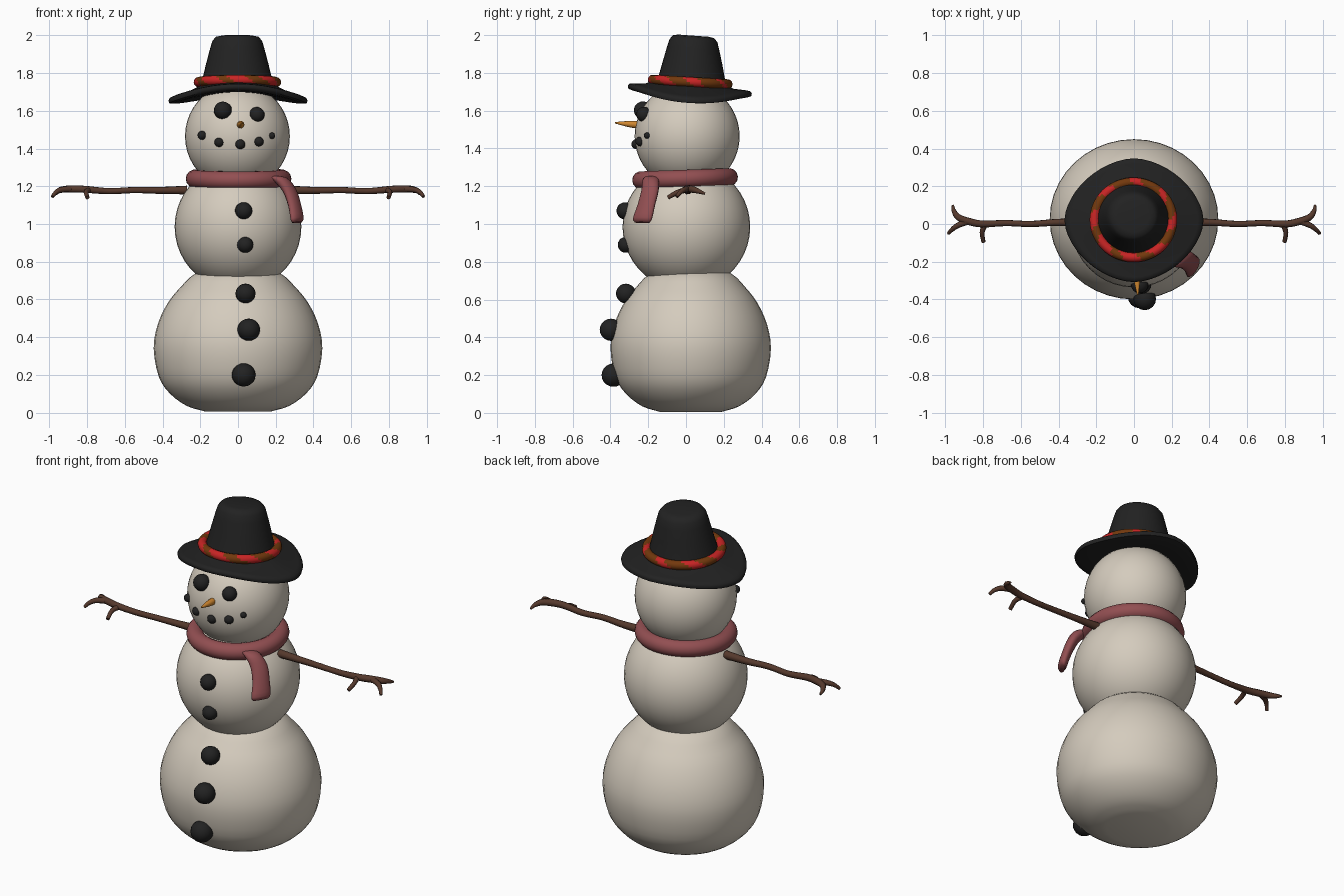
import bpy, bmesh, math
from mathutils import Vector, Matrix

if "Cube" in bpy.data.objects:
    bpy.data.objects.remove(bpy.data.objects["Cube"])


def material(name, rgb):
    m = bpy.data.materials.new(name)
    m.diffuse_color = (*rgb, 1)
    m.use_nodes = True
    m.node_tree.nodes["Principled BSDF"].inputs["Base Color"].default_value = m.diffuse_color
    return m


SNOW = material("snow", (0.66, 0.60, 0.51))
COAL = material("coal", (0.016, 0.016, 0.016))
FELT = material("hat_felt", (0.016, 0.016, 0.016))
RED = material("band_red", (0.58, 0.018, 0.018))
BROWN = material("band_brown", (0.17, 0.04, 0.004))
WOOL = material("scarf_wool", (0.29, 0.078, 0.084))
WOOD = material("wood", (0.09, 0.04, 0.025))
ORANGE = material("carrot", (0.65, 0.25, 0.03))


def finish(bm, name, mats, angle=60):
    bmesh.ops.recalc_face_normals(bm, faces=bm.faces[:])
    me = bpy.data.meshes.new(name)
    bm.to_mesh(me)
    bm.free()
    for m in mats:
        me.materials.append(m)
    ob = bpy.data.objects.new(name, me)
    bpy.context.collection.objects.link(ob)
    bpy.ops.object.select_all(action='DESELECT')
    ob.select_set(True)
    bpy.context.view_layer.objects.active = ob
    bpy.ops.object.shade_smooth_by_angle(angle=math.radians(angle))
    return ob


def loft(bm, rings, loop=False):
    """Skin a list of point rings; cap the ends unless they loop."""
    vs = [[bm.verts.new(p) for p in r] for r in rings]
    n = len(vs[0])
    pairs = list(zip(vs, vs[1:])) + ([(vs[-1], vs[0])] if loop else [])
    for a, b in pairs:
        for i in range(n):
            j = (i + 1) % n
            bm.faces.new((a[i], a[j], b[j], b[i]))
    if not loop:
        bm.faces.new(vs[0])
        bm.faces.new(vs[-1])


def smooth_path(pts, steps=4):
    """Catmull-Rom through tuples of any length."""
    p = [Vector(q) for q in pts]
    p = [2 * p[0] - p[1]] + p + [2 * p[-1] - p[-2]]
    out = []
    for i in range(1, len(p) - 2):
        a, b, c, d = p[i - 1:i + 3]
        for s in range(steps):
            t = s / steps
            out.append(0.5 * (2 * b + (c - a) * t + (2 * a - 5 * b + 4 * c - d) * t * t
                              + (3 * b - a - 3 * c + d) * t ** 3))
    return out + [p[-2]]


def tube(bm, pts, sides=8):
    """Round limb along (x, y, z, radius) points."""
    path = smooth_path(pts)
    rings = []
    for i, q in enumerate(path):
        t = (path[min(i + 1, len(path) - 1)] - path[max(i - 1, 0)]).to_3d().normalized()
        u = t.cross(Vector((0.1, 0.3, 1))).normalized()
        v = t.cross(u)
        rings.append([q.to_3d() + q[3] * (u * math.cos(k * math.tau / sides)
                      + v * math.sin(k * math.tau / sides)) for k in range(sides)])
    loft(bm, rings)


def ball(name, loc, size, mat, seg=20):
    bm = bmesh.new()
    bmesh.ops.create_uvsphere(bm, u_segments=seg, v_segments=seg // 2 + 2, radius=1)
    bmesh.ops.transform(bm, matrix=Matrix.Translation(loc) @ Matrix.Diagonal((*size, 1)), verts=bm.verts[:])
    return finish(bm, name, [mat])


# Body: flattened lower ball, middle ball, head
profile = [(0.17, 0.005), (0.27, 0.035), (0.36, 0.1), (0.42, 0.19), (0.447, 0.34),
           (0.425, 0.47), (0.37, 0.585), (0.30, 0.67), (0.23, 0.735), (0.1, 0.79)]
bm = bmesh.new()
loft(bm, [[(r * math.cos(k * math.tau / 40), 0.025 + 0.95 * r * math.sin(k * math.tau / 40), z)
           for k in range(40)] for r, z in smooth_path(profile, 3)])
finish(bm, "lower_ball", [SNOW])
ball("middle_ball", (0, 0.002, 0.985), (0.336, 0.338, 0.337), SNOW, 40)
ball("head", (-0.003, 0.006, 1.465), (0.278, 0.278, 0.282), SNOW, 40)

# Coal eyes, mouth and buttons: (x, y, z, radius)
coals = {
    "eye": [(-0.08, -0.228, 1.602, 0.048), (0.1, -0.222, 1.58, 0.041)],
    "mouth_coal": [(-0.19, -0.2, 1.47, 0.024), (-0.1, -0.248, 1.433, 0.025), (0.012, -0.262, 1.423, 0.027),
                   (0.11, -0.242, 1.437, 0.026), (0.18, -0.206, 1.468, 0.017)],
    "button": [(0.03, -0.322, 1.07, 0.046), (0.038, -0.318, 0.89, 0.043), (0.04, -0.318, 0.632, 0.053),
               (0.057, -0.397, 0.44, 0.06), (0.03, -0.384, 0.2, 0.063)]}
for name, group in coals.items():
    for x, y, z, r in group:
        ball(name, (x, y, z), (r, r, r * 0.98), COAL, 16)

# Carrot nose
bm = bmesh.new()
tube(bm, [(0.012, -0.25, 1.525, 0.02), (0.016, -0.3, 1.529, 0.017), (0.02, -0.375, 1.536, 0.004)], 10)
finish(bm, "nose", [ORANGE])

# Hat brim: pointed oval that droops at the sides and back
N = 48


def brim_ring(f, dz):
    ring = []
    for k in range(N):
        c, s = math.cos(k * math.tau / N), math.sin(k * math.tau / N)
        e = (abs(c) ** 1.75 + abs(s) ** 1.75) ** (-1 / 1.75)
        x, y = 0.365 * f * e * c, 0.325 * f * e * s
        z = 1.71 - 0.055 * f ** 2 * c * c - 0.062 * y
        ring.append((x, y + 0.02, z + dz))
    return ring


bm = bmesh.new()
loft(bm, [brim_ring(f, d) for f, d in
          [(0.4, -0.02), (0.7, -0.022), (0.93, -0.022), (1.0, -0.014), (1.01, 0),
           (0.99, 0.012), (0.93, 0.016), (0.72, 0.02), (0.55, 0.04), (0.4, 0.05)]])
finish(bm, "hat_brim", [FELT])

# Hat crown: tapered, leaning slightly back
crown = [(0.2, 1.72, 0.028), (0.182, 1.78, 0.03), (0.165, 1.85, 0.034), (0.144, 1.93, 0.038),
         (0.132, 1.97, 0.04), (0.115, 1.991, 0.04), (0.085, 1.997, 0.04)]
bm = bmesh.new()
loft(bm, [[(-0.004 + r * math.cos(k * math.tau / 32), cy + 0.96 * r * math.sin(k * math.tau / 32),
            z - 0.07 * r * math.sin(k * math.tau / 32) * (1 if z > 1.9 else 0.5)) for k in range(32)]
          for r, z, cy in crown])
finish(bm, "hat_crown", [FELT])


def ring_torus(bm, R, r, ry, seg, sides, loc, tilt):
    """Torus tilted about x; ry stretches it in y."""
    m = Matrix.Translation(loc) @ Matrix.Rotation(tilt, 4, 'X')
    rings = []
    for i in range(seg):
        a = i * math.tau / seg
        ring = []
        for k in range(sides):
            b = k * math.tau / sides
            d = R + r * math.cos(b)
            ring.append(m @ Vector((d * math.cos(a), ry * d * math.sin(a), r * math.sin(b))))
        rings.append(ring)
    loft(bm, rings, loop=True)


# Hat band with slanted red and brown patches
bm = bmesh.new()
ring_torus(bm, 0.206, 0.026, 0.97, 72, 12, (-0.003, 0.022, 1.752), -0.06)
for f in bm.faces:
    c = f.calc_center_median()
    a = math.atan2(c.y - 0.022, c.x)
    b = math.atan2(c.z - 1.752 + 0.06 * (c.y - 0.022), math.hypot(c.x, c.y - 0.022) - 0.206)
    f.material_index = 0 if math.sin(8 * a + b + 0.6) > 0.1 + 0.5 * math.sin(a + 0.6) else 1
finish(bm, "hat_band", [RED, BROWN])

# Scarf loop and hanging tail
bm = bmesh.new()
ring_torus(bm, 0.232, 0.048, 1.0, 48, 14, (0.003, -0.005, 1.24), 0.035)
finish(bm, "scarf_loop", [WOOL])
wide, out = Vector((0.5, 0.86, 0)), Vector((0.86, -0.5, 0.25))
tail = [(0.15, -0.17, 1.25, 0.03, 0.03), (0.22, -0.185, 1.238, 0.045, 0.035), (0.272, -0.19, 1.18, 0.05, 0.03),
        (0.3, -0.21, 1.1, 0.052, 0.026), (0.313, -0.23, 1.03, 0.058, 0.024), (0.313, -0.232, 1.008, 0.045, 0.014)]
bm = bmesh.new()
loft(bm, [[Vector(q[:3]) + wide * q[3] * math.cos(k * math.tau / 14) + out * q[4] * math.sin(k * math.tau / 14)
           for k in range(14)] for q in smooth_path(tail, 3)])
finish(bm, "scarf_tail", [WOOL])

# Twig arms with three fingers, mirrored
arm = [[(0.27, 0.01, 1.18, 0.024), (0.42, 0.008, 1.178, 0.019), (0.55, 0.0, 1.18, 0.017),
        (0.68, 0.005, 1.174, 0.017), (0.8, 0.0, 1.183, 0.019), (0.87, 0.012, 1.186, 0.02),
        (0.93, 0.035, 1.183, 0.018), (0.955, 0.07, 1.172, 0.012), (0.96, 0.1, 1.16, 0.006)],
       [(0.79, 0.0, 1.18, 0.016), (0.805, -0.045, 1.168, 0.013), (0.798, -0.095, 1.14, 0.011)],
       [(0.88, 0.015, 1.186, 0.018), (0.935, -0.008, 1.182, 0.015), (0.965, -0.03, 1.168, 0.012),
        (0.984, -0.05, 1.145, 0.009)]]
for side, name in ((1, "right_arm"), (-1, "left_arm")):
    bm = bmesh.new()
    for limb in arm:
        tube(bm, [(side * x, y, z, r) for x, y, z, r in limb])
    finish(bm, name, [WOOD])
